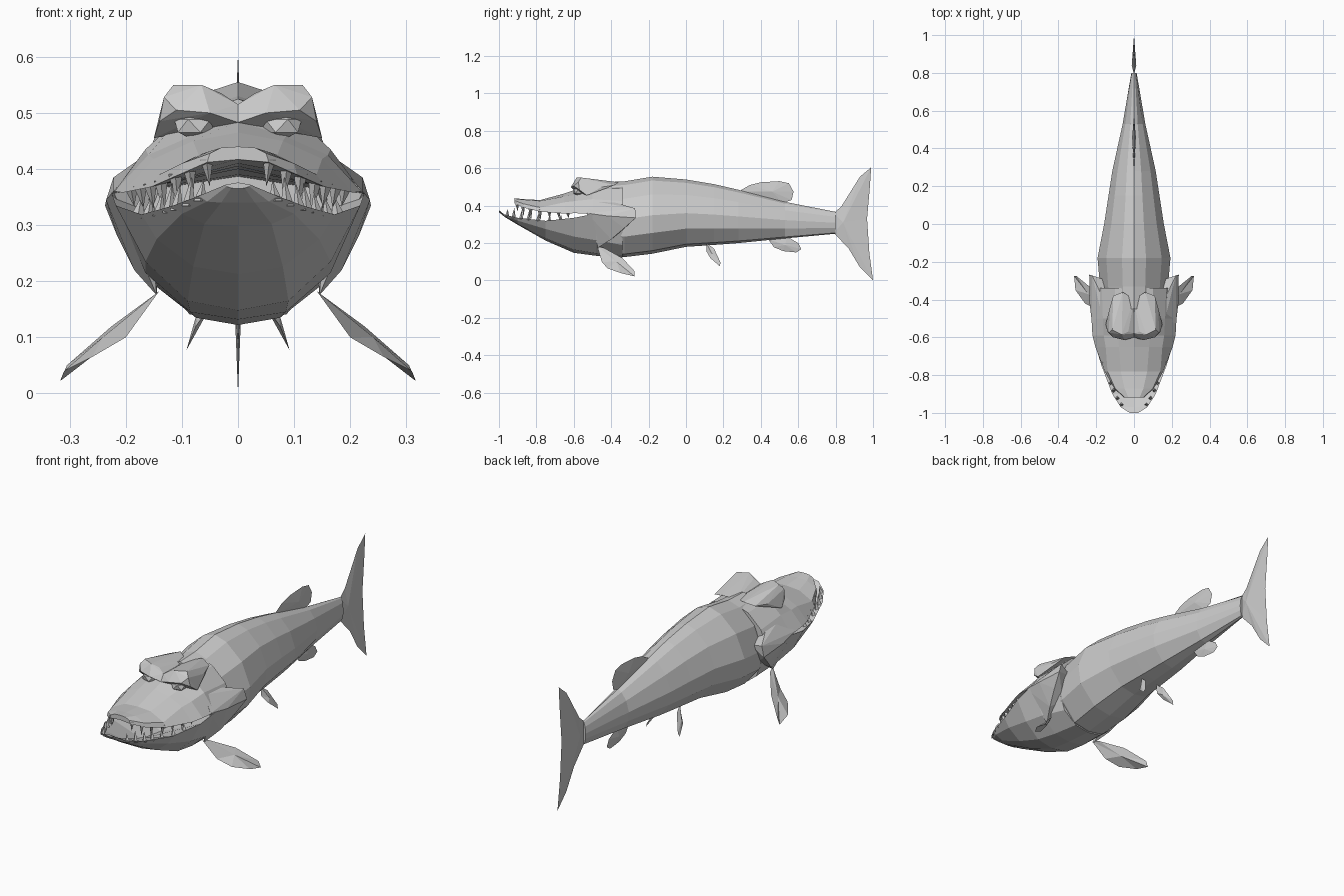
import bpy, bmesh
from mathutils import Vector

if "Cube" in bpy.data.objects:
    bpy.data.objects.remove(bpy.data.objects["Cube"])


def finish(name, bm):
    bmesh.ops.recalc_face_normals(bm, faces=bm.faces)
    me = bpy.data.meshes.new(name)
    bm.to_mesh(me)
    bm.free()
    ob = bpy.data.objects.new(name, me)
    bpy.context.collection.objects.link(ob)
    return ob


def loft(name, rings):
    """Skin half cross-sections (y, [(x, z)...]) running top to bottom, mirrored in x."""
    bm = bmesh.new()
    loops = []
    for y, half in rings:
        full = list(half) + [(-x, z) for x, z in reversed(half[1:-1])]
        loops.append([bm.verts.new((x, y, z)) for x, z in full])
    n = len(loops[0])
    for a, b in zip(loops, loops[1:]):
        for i in range(n):
            j = (i + 1) % n
            bm.faces.new((a[i], a[j], b[j], b[i]))
    bm.faces.new(loops[0])
    bm.faces.new(loops[-1])
    return finish(name, bm)


def hull(name, pts, s=1):
    bm = bmesh.new()
    for x, y, z in pts:
        bm.verts.new((s * x, y, z))
    res = bmesh.ops.convex_hull(bm, input=bm.verts)
    junk = [g for g in res["geom_interior"] if isinstance(g, bmesh.types.BMVert)]
    bmesh.ops.delete(bm, geom=junk, context='VERTS')
    return finish(name, bm)


def fin(name, outline, centre, t=0.008, s=1):
    """Thin lens-shaped fin: outline with a raised centre on both sides."""
    pts = [Vector((s * x, y, z)) for x, y, z in outline]
    c = Vector((s * centre[0], centre[1], centre[2]))
    nrm = Vector()
    for a, b in zip(pts, pts[1:] + pts[:1]):
        nrm += (a - c).cross(b - c)
    nrm.normalize()
    bm = bmesh.new()
    vs = [bm.verts.new(p) for p in pts]
    for d in (t, -t):
        m = bm.verts.new(c + nrm * d)
        for a, b in zip(vs, vs[1:] + vs[:1]):
            bm.faces.new((a, b, m))
    return finish(name, bm)


def flat(pts):
    return [(0, y, z) for y, z in pts]


# Body: one section shape scaled along the spine
section = [(0, 1), (.33, .95), (.76, .77), (1, .5), (.93, .27), (.48, .04), (0, 0)]
spine = [(-.45, .525, .15, .15), (-.33, .53, .125, .18), (-.18, .555, .143, .193),
         (0, .54, .18, .158), (.15, .515, .19, .135), (.28, .485, .2, .115),
         (.53, .42, .225, .06), (.8, .367, .25, .014)]
loft("body", [(y, [(w * a, zb + (zt - zb) * b) for a, b in section])
              for y, zt, zb, w in spine])

# Upper head and snout; the last point of each section is the palate
head = [
    (-.918, [(0, .44), (.03, .438), (.05, .428), (.055, .412), (0, .417)]),
    (-.87, [(0, .435), (.05, .432), (.1, .41), (.105, .39), (0, .41)]),
    (-.78, [(0, .43), (.07, .425), (.14, .39), (.155, .368), (0, .405)]),
    (-.65, [(0, .465), (.08, .45), (.15, .418), (.205, .358), (0, .40)]),
    (-.59, [(0, .485), (.085, .458), (.16, .425), (.22, .36), (0, .40)]),
    (-.5, [(0, .51), (.1, .495), (.165, .435), (.225, .355), (0, .39)]),
    (-.34, [(0, .525), (.1, .49), (.17, .425), (.2, .35), (0, .38)])]
loft("upper_head", head)

# Lower jaw bowl; the first point of each section is the mouth floor
jaw = [
    (-1.0, [(0, .376), (.022, .372), (.02, .369), (.012, .366), (0, .365)]),
    (-.97, [(0, .352), (.07, .352), (.055, .342), (.03, .34), (0, .34)]),
    (-.9, [(0, .318), (.115, .335), (.1, .32), (.06, .302), (0, .298)]),
    (-.75, [(0, .26), (.172, .319), (.145, .275), (.08, .226), (0, .213)]),
    (-.6, [(0, .24), (.218, .335), (.165, .235), (.09, .165), (0, .148)]),
    (-.48, [(0, .25), (.226, .358), (.165, .215), (.085, .145), (0, .132)]),
    (-.34, [(0, .25), (.2, .35), (.145, .19), (.075, .135), (0, .122)])]
loft("lower_jaw", jaw)


def along(rings, k, y):
    """Point at height y on the edge line made by section point k."""
    for (y0, a), (y1, b) in zip(rings, rings[1:]):
        if y0 <= y <= y1:
            f = (y - y0) / (y1 - y0)
            return Vector((a[k][0] + f * (b[k][0] - a[k][0]), y,
                           a[k][1] + f * (b[k][1] - a[k][1])))


def teeth(name, rings, k, spots, up):
    bm = bmesh.new()
    for y, h in spots:
        p = along(rings, k, y)
        for s in (1, -1):
            c = Vector((s * p.x * .92, y + .008, p.z))
            r = .012
            base = [bm.verts.new(c + Vector((dx * r, dy * r, -up * .008)))
                    for dx, dy in ((1, 0), (0, 1), (-1, 0), (0, -1))]
            tip = bm.verts.new(c + Vector((-s * .006, .004, up * h)))
            bm.faces.new(base)
            for i in range(4):
                bm.faces.new((base[i], base[(i + 1) % 4], tip))
    finish(name, bm)


teeth("upper_teeth", head, 3, [(-.912, .04), (-.88, .05), (-.84, .055), (-.79, .05),
                               (-.74, .035), (-.69, .03), (-.64, .025)], -1)
teeth("lower_teeth", jaw, 1, [(-.965, .03), (-.93, .045), (-.89, .04), (-.85, .045),
                              (-.8, .035), (-.74, .03), (-.68, .025)], 1)

for s, side in ((1, "right"), (-1, "left")):
    # Angry brow ridge overhanging the eye
    hull("brow_" + side, [(0, -.6, .483), (0, -.58, .515), (.05, -.615, .5), (.11, -.6, .505),
                          (.14, -.57, .485), (.132, -.575, .528), (.115, -.56, .55),
                          (.065, -.585, .55), (.03, -.57, .535), (.13, -.45, .5),
                          (.11, -.38, .51), (.06, -.36, .525), (.15, -.53, .455),
                          (0, -.4, .51)], s)
    # Eye
    bm = bmesh.new()
    bmesh.ops.create_icosphere(bm, subdivisions=1, radius=1)
    for v in bm.verts:
        v.co = (s * (.078 + v.co.x * .04), -.575 + v.co.y * .03, .477 + v.co.z * .026)
    finish("eye_" + side, bm)
    # Gill cover
    hull("gill_cover_" + side, [(.222, -.53, .36), (.165, -.5, .425), (.175, -.37, .415),
                                (.222, -.272, .385), (.237, -.268, .335), (.215, -.33, .28),
                                (.185, -.4, .22), (.145, -.47, .175), (.14, -.3, .36),
                                (.14, -.36, .25), (.235, -.42, .345)], s)
    # Paired fins
    fin("pectoral_fin_" + side, [(.14, -.475, .183), (.2, -.45, .1), (.26, -.42, .065),
                                 (.31, -.35, .04), (.317, -.275, .022), (.305, -.275, .05),
                                 (.225, -.34, .12), (.15, -.44, .175)],
        (.235, -.37, .095), .008, s)
    fin("pelvic_fin_" + side, [(.045, .11, .2), (.055, .15, .17), (.085, .185, .095),
                               (.092, .18, .077), (.075, .13, .12), (.05, .11, .155)],
        (.066, .14, .14), .008, s)

# Centre-line fins
fin("dorsal_fin", flat([(.28, .475), (.34, .51), (.4, .525), (.5, .531), (.55, .52),
                        (.575, .475), (.565, .43), (.52, .415)]), (0, .46, .475), .01)
fin("anal_fin", flat([(.44, .22), (.47, .178), (.52, .157), (.59, .15), (.617, .168),
                      (.6, .2), (.54, .235)]), (0, .53, .19), .008)
fin("tail_fin", flat([(.79, .36), (.83, .395), (.93, .555), (.99, .605), (.983, .5),
                      (.968, .33), (.98, .15), (1, 0), (.93, .07), (.87, .17),
                      (.79, .255)]), (0, .84, .31), .012)
